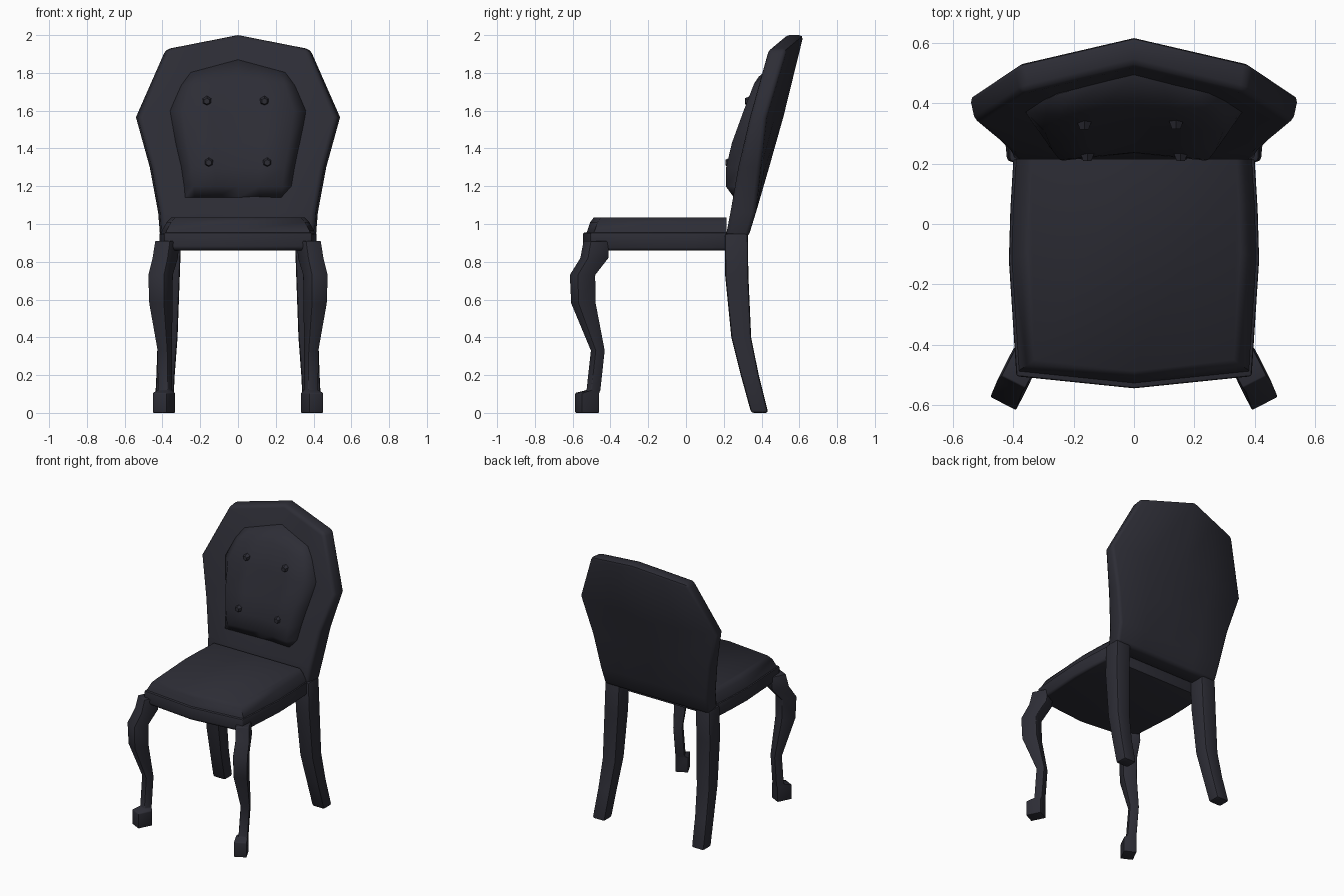
import bpy, bmesh, math
from mathutils import Matrix

cube = bpy.data.objects.get("Cube")
if cube:
    bpy.data.objects.remove(cube)

dark = bpy.data.materials.new("charcoal")
dark.use_nodes = True
colour = (0.026, 0.026, 0.036, 1)
dark.diffuse_color = colour
dark.node_tree.nodes["Principled BSDF"].inputs["Base Color"].default_value = colour


def finish(name, bm, bevel=0.0, angle=40):
    """Turn a bmesh into a shaded object with optional softened edges."""
    bmesh.ops.recalc_face_normals(bm, faces=bm.faces)
    mesh = bpy.data.meshes.new(name)
    bm.to_mesh(mesh)
    bm.free()
    mesh.materials.append(dark)
    ob = bpy.data.objects.new(name, mesh)
    bpy.context.collection.objects.link(ob)
    bpy.ops.object.select_all(action="DESELECT")
    ob.select_set(True)
    bpy.context.view_layer.objects.active = ob
    if bevel:
        mod = ob.modifiers.new("soft_edges", "BEVEL")
        mod.width, mod.segments = bevel, 2
        mod.limit_method, mod.angle_limit = "ANGLE", math.radians(40)
        bpy.ops.object.modifier_apply(modifier=mod.name)
    bpy.ops.object.shade_smooth_by_angle(angle=math.radians(angle))


def loft(name, rings, bevel=0.0, angle=40):
    """Skin a stack of equal rings; the ends are capped with strips of quads."""
    bm = bmesh.new()
    rows = [[bm.verts.new(p) for p in ring] for ring in rings]
    n = len(rows[0])
    for a, b in zip(rows, rows[1:]):
        for i in range(n):
            j = (i + 1) % n
            bm.faces.new((a[i], a[j], b[j], b[i]))
    for r in (rows[0], rows[-1]):
        for i in range(n // 2 - 1):
            bm.faces.new((r[i], r[i + 1], r[n - 2 - i], r[n - 1 - i]))
    finish(name, bm, bevel, angle)


def interp(table, z, k):
    """Linear lookup of column k in rows sorted by height."""
    for a, b in zip(table, table[1:]):
        if z <= b[0]:
            t = max(0, (z - a[0]) / (b[0] - a[0]))
            return a[k] + t * (b[k] - a[k])
    return table[-1][k]


# Seat: bowed outline, straight apron and domed cushion top
front = [(-.415, -.12), (-.39, -.505), (0, -.545), (.39, -.505), (.415, -.12)]
rear = [(.41, .05), (.4, .215), (0, .215), (-.4, .215), (-.41, .05)]


def seat_ring(z, sx, sy):
    return [(x * sx, .215 + (y - .215) * sy, z) for x, y in front + rear]


loft("seat_base", [seat_ring(.86, .98, .98), seat_ring(.875, 1, 1), seat_ring(.955, 1, 1)], .008)
loft("seat_cushion", [seat_ring(.95, .98, .98), seat_ring(.965, .97, .97),
                      seat_ring(1.01, .91, .95), seat_ring(1.035, .85, .925)], 0, 60)

# Backrest rows: height, half width, centre front y, centre rear y, curve of the sides
back = [(.93, .415, .205, .33, 0), (1.06, .425, .23, .37, 0), (1.3, .47, .315, .44, .045),
        (1.565, .545, .42, .515, .09), (2, .385, .52, .622, .09)]
columns = (-1, -.5, 0, .5, 1)
rings = []
for z, w, yf, yr, curve in back:
    tip = .075 if z == 2 else 0
    rings.append([(w * u * .965, yf + .005 - curve * abs(u), z - tip * abs(u)) for u in columns] +
                 [(w * u, yr - curve * abs(u), z - tip * abs(u)) for u in reversed(columns)])
loft("backrest", rings, .022, 50)


def back_front(x, z):
    return interp(back, z, 2) - interp(back, z, 4) * abs(x) / interp(back, z, 1)


# Padded panel: height, half width, raised front y
pad = [(1.14, .28, .23), (1.2, .285, .205), (1.3, .30, .207), (1.43, .33, .238), (1.6, .36, .3),
       (1.78, .3, .355), (1.87, .25, .4)]


def pad_front(x, z):
    return interp(pad, z, 2) + .03 * (1 - abs(x) / interp(pad, z, 1))


pad_columns = (-1, -.82, -.4, 0, .4, .82, 1)
rings = []
for k, (z, w, y) in enumerate(pad):
    ring = []
    for u in pad_columns:
        # the upper rows rise to a low point in the middle
        height = z - max(0, z - 1.6) * .25 * abs(u)
        edge = abs(u) == 1 or k in (0, len(pad) - 1)
        ring.append((w * u, back_front(w * u, height) + .005 if edge else y + .03 * (1 - abs(u)), height))
    rings.append(ring + [(x, back_front(x, h) + .03, h) for x, _, h in reversed(ring)])
loft("back_padding", rings, 0, 60)

# Upholstery buttons
for x, z in ((-.165, 1.65), (.14, 1.65), (-.155, 1.325), (.155, 1.325)):
    bm = bmesh.new()
    bmesh.ops.create_cone(bm, cap_ends=True, segments=6, radius1=.029, radius2=.016, depth=.03)
    bm.transform(Matrix.Translation((x, pad_front(x, z) - .003, z)) @ Matrix.Rotation(math.pi / 2, 4, "X"))
    finish("back_button", bm)

# Rear legs: height, inner x, outer x, front y, rear y
rear_leg = [(0, .345, .442, .345, .435), (.2, .335, .432, .29, .385), (.4, .32, .425, .24, .345),
            (.73, .308, .422, .207, .33), (.95, .3, .415, .205, .328)]
# Front legs: height, centre x, centre y, half depth, half width
front_leg = [(0, .392, -.523, .052, .042), (.105, .392, -.523, .052, .042), (.12, .387, -.49, .028, .03),
             (.33, .388, -.467, .028, .03), (.58, .408, -.543, .052, .045), (.73, .41, -.548, .053, .048),
             (.82, .385, -.485, .062, .046), (.91, .375, -.475, .055, .045)]
turn = math.radians(27)
s, c = math.sin(turn), math.cos(turn)
for side, label in ((1, "left"), (-1, "right")):
    loft("rear_leg_" + label,
         [[(side * a, yf, z), (side * b, yf, z), (side * b, yr, z), (side * a, yr, z)]
          for z, a, b, yf, yr in rear_leg], .014)
    loft("front_leg_" + label,
         [[(side * (x + i * d * s + j * w * c), y - i * d * c + j * w * s, z)
           for i, j in ((1, -1), (1, 1), (-1, 1), (-1, -1))]
          for z, x, y, d, w in front_leg], .005)
